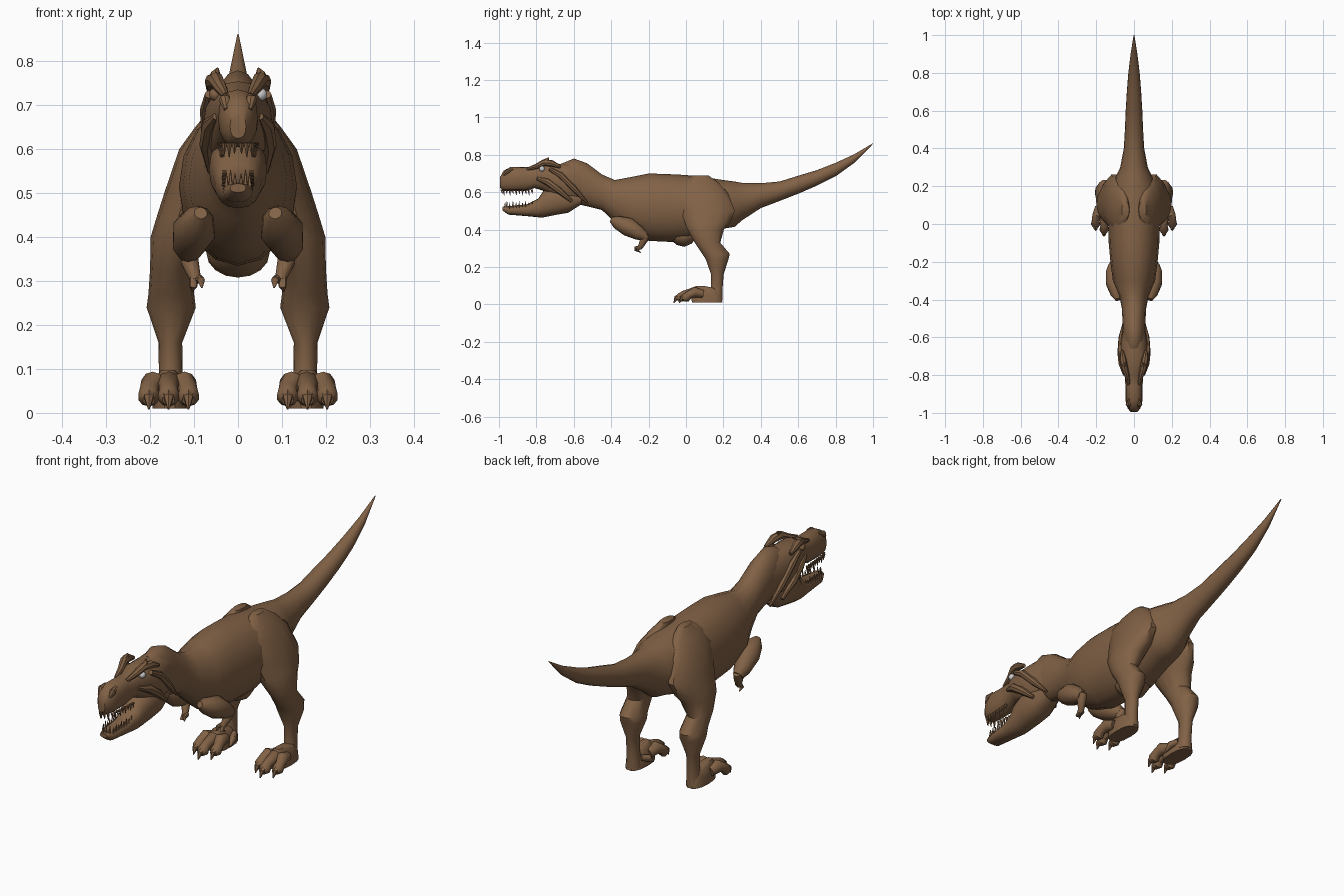
import bpy, bmesh
from math import pi, cos, sin, copysign, radians
from mathutils import Vector


def paint(name, rgb):
    m = bpy.data.materials.new(name)
    m.diffuse_color = (*rgb, 1)
    return m


HIDE = paint("hide", (0.22, 0.12, 0.06))
EYE = paint("eye_grey", (0.6, 0.6, 0.6))


def finish(name, bm, mirror=False, mat=HIDE, angle=40):
    bmesh.ops.recalc_face_normals(bm, faces=bm.faces)
    me = bpy.data.meshes.new(name)
    bm.to_mesh(me)
    bm.free()
    me.materials.append(mat)
    ob = bpy.data.objects.new(name, me)
    bpy.context.collection.objects.link(ob)
    bpy.ops.object.select_all(action='DESELECT')
    ob.select_set(True)
    bpy.context.view_layer.objects.active = ob
    bpy.ops.object.shade_smooth_by_angle(angle=radians(angle))
    if mirror:
        ob.modifiers.new("mirror", 'MIRROR').use_mirror_merge = False
    return ob


def skin(bm, rings, n=16, p=2.0):
    """Join superellipse rings (centre, u, v) into a closed skin."""
    def sp(t):
        return copysign(abs(t) ** (2 / p), t)
    loops = [[bm.verts.new(c + u * sp(cos(2 * pi * i / n)) + v * sp(sin(2 * pi * i / n)))
              for i in range(n)] for c, u, v in rings]
    for a, b in zip(loops, loops[1:]):
        for i in range(n):
            bm.faces.new((a[i], a[(i + 1) % n], b[(i + 1) % n], b[i]))
    bm.faces.new(loops[0])
    bm.faces.new(loops[-1])


def loft_y(name, rows, p=2.0):
    """Rows of (y, top, bottom, half width)."""
    bm = bmesh.new()
    skin(bm, [(Vector((0, y, (t + b) / 2)), Vector((w, 0, 0)), Vector((0, 0, (t - b) / 2)))
              for y, t, b, w in rows], p=p)
    return finish(name, bm)


def loft_z(name, rows, p=2.0):
    """Rows of (z, inner x, outer x, front y, back y), mirrored."""
    bm = bmesh.new()
    skin(bm, [(Vector(((a + b) / 2, (f + k) / 2, z)), Vector(((b - a) / 2, 0, 0)),
               Vector((0, (k - f) / 2, 0))) for z, a, b, f, k in rows], n=14, p=p)
    return finish(name, bm, True)


def add_tube(bm, pts, n=8):
    """Tube through points (x, y, z, radius)."""
    ps = [Vector(q[:3]) for q in pts]
    rings = []
    for i, q in enumerate(pts):
        d = (ps[min(i + 1, len(ps) - 1)] - ps[max(i - 1, 0)]).normalized()
        u = d.cross(Vector((1, 0, 0))).normalized()
        rings.append((ps[i], u * q[3], d.cross(u) * q[3]))
    skin(bm, rings, n)


def tubes(name, paths, n=8):
    bm = bmesh.new()
    for pts in paths:
        add_tube(bm, pts, n)
    return finish(name, bm, True)


# Neck, trunk and tail in one skin
loft_y("body_and_tail", [
    (-.66, .755, .56, .055), (-.60, .78, .54, .06), (-.53, .755, .525, .06),
    (-.45, .695, .505, .064), (-.38, .665, .44, .078), (-.30, .68, .375, .112),
    (-.2, .70, .34, .125), (-.1, .697, .335, .134), (0, .692, .335, .135),
    (.1, .68, .37, .135), (.2, .665, .405, .115), (.26, .657, .415, .092),
    (.3, .65, .45, .073), (.4, .648, .515, .054), (.5, .657, .553, .048),
    (.6, .688, .592, .044), (.7, .718, .635, .038), (.8, .757, .685, .03),
    (.9, .803, .757, .018), (1.0, .862, .858, .002)])

# Pelvis bump under the belly
loft_y("pelvis_bump", [(-.08, .40, .345, .04), (-.05, .42, .318, .068),
                       (-.01, .42, .308, .072), (.03, .42, .325, .066), (.06, .42, .36, .03)])

# Head
loft_y("skull", [
    (-.995, .68, .625, .018), (-.975, .715, .608, .034), (-.935, .736, .605, .045),
    (-.86, .735, .606, .045), (-.81, .733, .622, .048), (-.77, .755, .61, .059),
    (-.70, .748, .575, .078), (-.63, .757, .54, .073), (-.55, .745, .545, .058)], p=2.3)
loft_y("lower_jaw", [
    (-.98, .522, .502, .018), (-.95, .525, .48, .033), (-.85, .536, .472, .041),
    (-.79, .565, .466, .05), (-.76, .61, .466, .056), (-.70, .63, .478, .066),
    (-.63, .62, .49, .064), (-.56, .60, .535, .048)], p=2.3)

# Brow horns and the ridge running down behind the cheek
tubes("brow_horns", [
    [(.028, -.85, .722, .008), (.038, -.80, .738, .014), (.05, -.76, .758, .018),
     (.058, -.72, .755, .018), (.064, -.67, .735, .008)],
    [(.048, -.765, .755, .016), (.052, -.745, .77, .012), (.046, -.735, .784, .003)],
    [(.026, -.975, .69, .006), (.03, -.955, .712, .014), (.026, -.925, .722, .007)]])
tubes("cheek_ridge", [
    [(.066, -.73, .725, .01), (.07, -.67, .69, .017), (.066, -.60, .62, .016),
     (.056, -.53, .545, .006)],
    [(.05, -.80, .675, .008), (.062, -.74, .655, .02), (.07, -.68, .61, .018),
     (.062, -.61, .55, .008)]])

# Eyes: only the one on +x is pale
for name, side, mat in (("right_eye", 1, EYE), ("left_eye", -1, HIDE)):
    bm = bmesh.new()
    bmesh.ops.create_uvsphere(bm, u_segments=12, v_segments=8, radius=.015)
    bmesh.ops.translate(bm, vec=(side * .051, -.77, .725), verts=bm.verts)
    finish(name, bm, mat=mat)

# Teeth along both jaws
arc = [(.008, -.985), (.02, -.975)] + [(.031 + .0013 * i, -.96 + .017 * i) for i in range(9)]
rows = []
for i, (x, y) in enumerate(arc):
    h = .03 if i % 2 else .022
    rows.append([(x, y, .615, .007), (x, y + .003, .612 - h, .001)])
    rows.append([(x * .85, y + .015, .508, .007), (x * .85, y + .018, .523 + h, .001)])
tubes("teeth", rows, 5)

# Arms with two claws
tubes("arm", [
    [(.085, -.40, .455, .015), (.09, -.37, .44, .035), (.1, -.31, .415, .05),
     (.112, -.25, .38, .038), (.114, -.215, .36, .022)],
    [(.114, -.21, .375, .018), (.11, -.225, .345, .021), (.1, -.24, .315, .015),
     (.096, -.25, .30, .013)]], 10)
tubes("hand_claws", [
    [(.09, -.245, .305, .011), (.084, -.27, .302, .009), (.082, -.274, .285, .002)],
    [(.1, -.248, .305, .011), (.102, -.262, .288, .009), (.104, -.24, .277, .002)]])

# Legs: hip to ankle
loft_z("leg", [
    (.69, .025, .065, .03, .12), (.65, .02, .098, -.03, .18), (.6, .03, .134, -.05, .225),
    (.5, .045, .168, -.03, .265), (.44, .058, .187, -.01, .24), (.4, .07, .199, .005, .205),
    (.33, .105, .2, .045, .185), (.27, .1, .204, .085, .236), (.24, .096, .208, .105, .228),
    (.16, .127, .181, .133, .202), (.08, .126, .18, .132, .196), (.02, .12, .185, .12, .197)])

# Feet: heel pad, three toes and claws
loft_z("foot_pad", [(.01, .115, .195, .03, .196), (.05, .118, .192, .025, .193),
                    (.085, .13, .185, .035, .17), (.098, .145, .175, .05, .10)], p=2.5)
toes, claws = [], []
for bx, tx, ty in ((.13, .113, -.01), (.157, .158, -.04), (.185, .203, -.01)):
    mx = (bx + tx) / 2
    toes.append([(bx, .09, .055, .022), (mx, .045, .066, .028), (tx, ty + .028, .052, .021),
                 (tx, ty + .01, .036, .025), (tx, ty - .008, .03, .014)])
    claws.append([(tx, ty + .005, .044, .014), (tx, ty - .012, .036, .012),
                  (tx, ty - .025, .008, .002)])
toes.append([(.125, .15, .06, .012), (.108, .12, .05, .016), (.104, .09, .025, .004)])
tubes("toes", toes, 10)
tubes("toe_claws", claws, 6)
